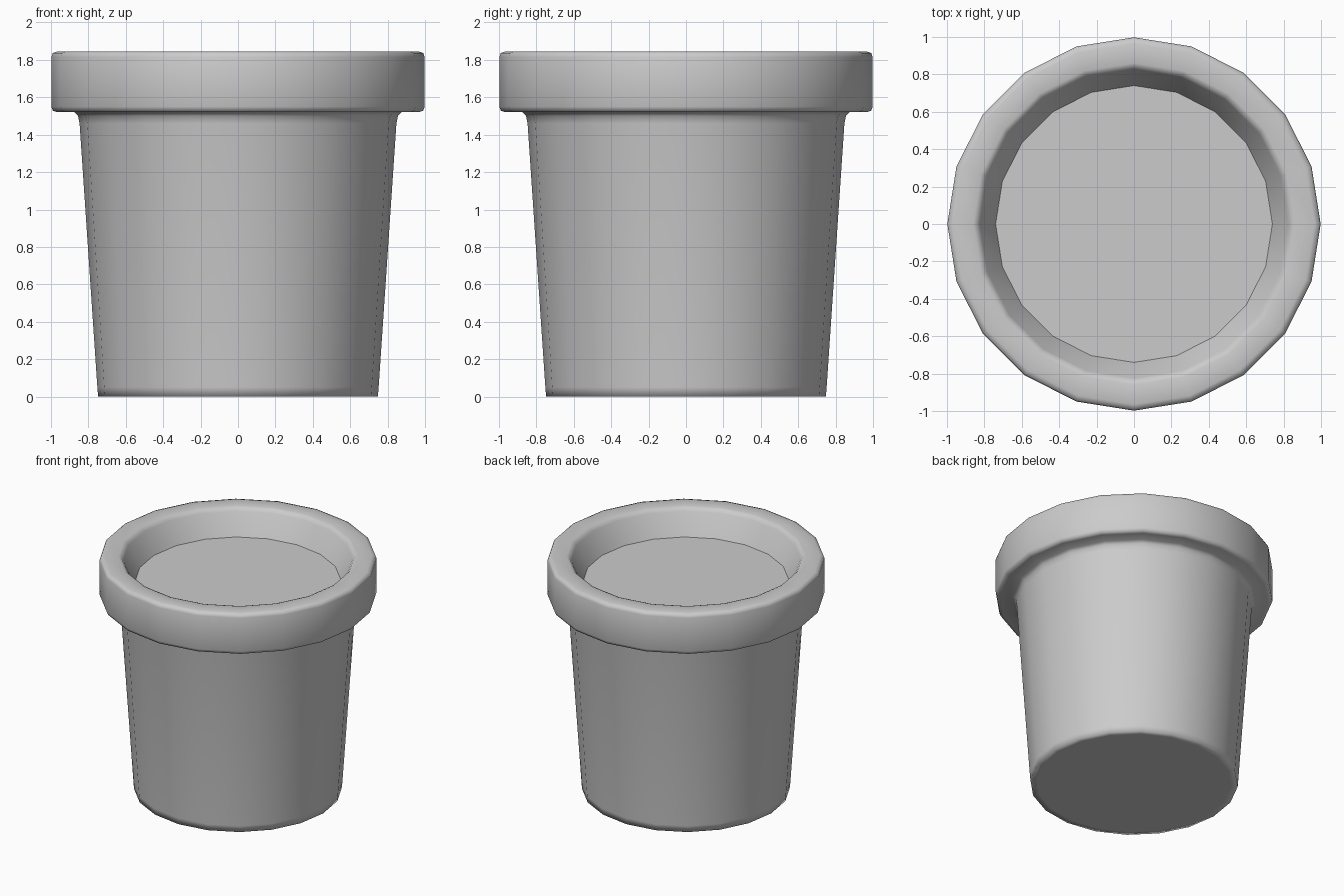
import bpy, bmesh
from math import cos, sin, pi

if "Cube" in bpy.data.objects:
    bpy.data.objects.remove(bpy.data.objects["Cube"])

SIDES = 20


def lathe(name, profile, cap_first=False, cap_last=False, smooth=True):
    """Revolve (radius, height) points around z."""
    bm = bmesh.new()
    rings = [[bm.verts.new((r * cos(2 * pi * i / SIDES), r * sin(2 * pi * i / SIDES), z))
              for i in range(SIDES)] for r, z in profile]
    for low, high in zip(rings, rings[1:]):
        for i in range(SIDES):
            j = (i + 1) % SIDES
            bm.faces.new((low[i], low[j], high[j], high[i]))
    if cap_first:
        bm.faces.new(rings[0][::-1])
    if cap_last:
        bm.faces.new(rings[-1])
    for f in bm.faces:
        f.smooth = smooth
    mesh = bpy.data.meshes.new(name)
    bm.to_mesh(mesh)
    bm.free()
    obj = bpy.data.objects.new(name, mesh)
    bpy.context.collection.objects.link(obj)
    return obj


# Pot: tapered body, filleted neck, bevelled collar and sloping inner wall
lathe("pot", [
    (0.70, 0.0), (0.748, 0.0), (0.752, 0.05),
    (0.847, 1.46), (0.855, 1.50), (0.875, 1.52),
    (0.965, 1.52), (0.99, 1.528), (0.998, 1.55),
    (0.998, 1.815), (0.99, 1.837), (0.965, 1.845),
    (0.86, 1.845), (0.84, 1.837), (0.825, 1.815),
    (0.74, 1.65),
], cap_first=True)

# Soil: flat disc closing the inside of the pot
lathe("soil", [(0.74, 1.65)], cap_last=True, smooth=False)
